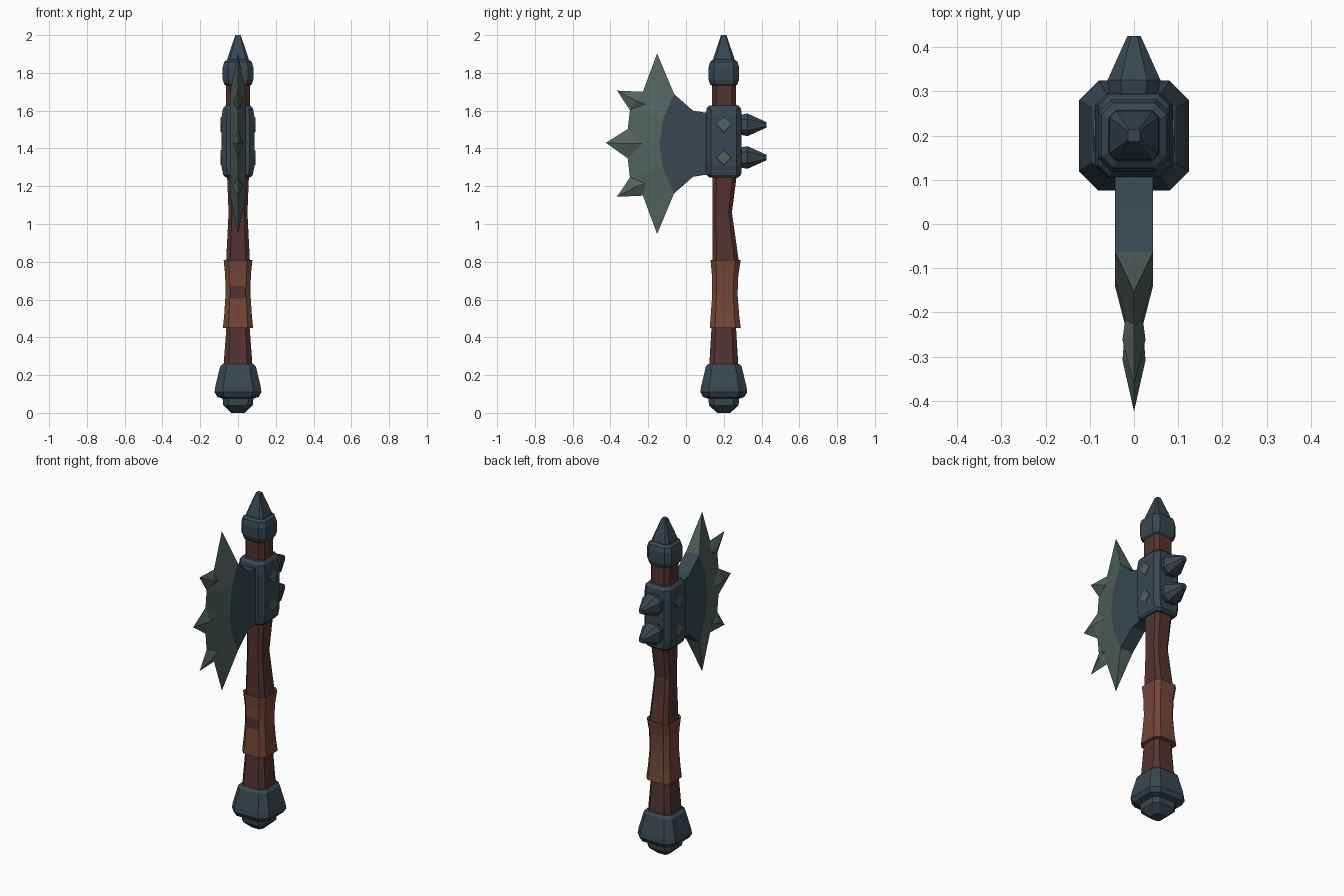
import bpy
import bmesh
from math import pi
from mathutils import Matrix, Vector

if "Cube" in bpy.data.objects:
    bpy.data.objects.remove(bpy.data.objects["Cube"])


def material(name, rgb):
    m = bpy.data.materials.new(name)
    m.diffuse_color = (*rgb, 1)
    m.use_nodes = True
    m.node_tree.nodes["Principled BSDF"].inputs["Base Color"].default_value = m.diffuse_color
    return m


METAL = material("dark_metal", (0.04, 0.062, 0.08))
EDGE = material("edge_metal", (0.085, 0.125, 0.115))
WOOD = material("wood", (0.085, 0.034, 0.03))
LEATHER = material("leather", (0.17, 0.062, 0.038))
CY = 0.2      # handle axis
ZC = 1.425    # blade mirror height


def finish(name, bm, mat):
    bmesh.ops.recalc_face_normals(bm, faces=bm.faces)
    me = bpy.data.meshes.new(name)
    bm.to_mesh(me)
    bm.free()
    me.materials.append(mat)
    ob = bpy.data.objects.new(name, me)
    bpy.context.collection.objects.link(ob)
    return ob


def loft(name, rings, mat, cut=0.35, matrix=None):
    """Stack chamfered squares; each ring is (height, half x, half y, y shift)."""
    bm = bmesh.new()
    loops = []
    for z, hx, hy, dy in rings:
        c = cut * min(hx, hy)
        pts = [(hx, -hy + c), (hx, hy - c), (hx - c, hy), (-hx + c, hy),
               (-hx, hy - c), (-hx, -hy + c), (-hx + c, -hy), (hx - c, -hy)]
        loops.append([bm.verts.new((x, y + dy, z)) for x, y in pts])
    for a, b in zip(loops, loops[1:]):
        for i in range(8):
            j = (i + 1) % 8
            bm.faces.new((a[i], a[j], b[j], b[i]))
    bm.faces.new(loops[0][::-1])
    bm.faces.new(loops[-1])
    bm.transform(matrix or Matrix.Translation((0, CY, 0)))
    return finish(name, bm, mat)


def even(rings):
    return [(z, h, h, 0) for z, h in rings]


# Handle with its slight bend
loft("handle", [(0.2, 0.08, 0.08, 0), (0.45, 0.062, 0.065, 0), (0.8, 0.063, 0.07, 0.01),
                (1.06, 0.05, 0.051, -0.008), (1.26, 0.058, 0.064, 0.005),
                (1.76, 0.064, 0.064, 0.001)], WOOD)

# Leather grip, open-looking flared ends
loft("grip_wrap", [(0.45, 0.06, 0.06, 0), (0.45, 0.08, 0.082, 0.008), (0.52, 0.073, 0.075, 0.006),
                   (0.63, 0.066, 0.067, 0.006), (0.73, 0.068, 0.07, 0.007),
                   (0.81, 0.076, 0.08, 0.01), (0.80, 0.06, 0.06, 0.01)], LEATHER)

# Pommel and its lower knob
loft("pommel", even([(0.075, 0.08), (0.085, 0.11), (0.11, 0.124), (0.14, 0.12),
                     (0.215, 0.102), (0.245, 0.095), (0.26, 0.08)]), METAL)
loft("pommel_knob", even([(0, 0.035), (0.04, 0.078), (0.08, 0.082)]), METAL)

# Top collar and finial
loft("top_collar", even([(1.73, 0.06), (1.74, 0.073), (1.765, 0.081), (1.83, 0.081),
                         (1.858, 0.073), (1.87, 0.058)]), METAL)
loft("top_finial", even([(1.86, 0.057), (1.88, 0.055), (2.0, 0.014)]), METAL, 0.25)

# Socket block
loft("socket", [(1.245, 0.065, 0.075, 0), (1.26, 0.078, 0.092, 0), (1.31, 0.088, 0.095, 0),
                (1.56, 0.088, 0.095, 0), (1.61, 0.08, 0.092, 0), (1.628, 0.065, 0.078, 0)],
     METAL, 0.3)

for i, z in enumerate((1.352, 1.525)):
    # Rear spikes
    m = Matrix.Translation((0, 0.285, z)) @ Matrix.Rotation(-pi / 2, 4, 'X')
    loft(f"rear_spike_{i}", even([(0, 0.052), (0.04, 0.06), (0.14, 0.015)]), METAL, 0.5, m)
    # Diamond studs on both cheeks
    for s in (-1, 1):
        bm = bmesh.new()
        bmesh.ops.create_cone(bm, cap_ends=True, segments=4, radius1=0.043, radius2=0.038,
                              depth=0.01)
        bm.transform(Matrix.Translation((s * 0.087, CY, z)) @ Matrix.Rotation(s * pi / 2, 4, 'Y'))
        finish(f"stud_{i}_{'left' if s < 0 else 'right'}", bm, EDGE)

# Blade outlines (y, z), upper half from the tips to the middle
T = 0.043
neck = [(0.12, 1.587), (0.037, 1.60)]
arc = [(-0.063, 1.688), (-0.12, 1.56), (-0.14, ZC)]
rim = [(-0.153, 1.903), (-0.228, 1.70), (-0.297, 1.603), (-0.308, 1.503)]


def flip(p):
    return (p[0], 2 * ZC - p[1])


# Flat inner plate
outline = neck + arc + [flip(p) for p in (neck + arc[:2])[::-1]]
bm = bmesh.new()
sides = [[bm.verts.new((x, y, z)) for y, z in outline] for x in (-T, T)]
for v in sides:
    bm.faces.new(v)
for i in range(len(outline)):
    j = (i + 1) % len(outline)
    bm.faces.new((sides[0][i], sides[0][j], sides[1][j], sides[1][i]))
finish("blade_plate", bm, METAL)

# Sharpened edge: thick at the arc, zero at the rim
bm = bmesh.new()
inner = arc + [flip(p) for p in arc[1::-1]]
outer = rim + [flip(p) for p in rim[::-1]]
R = [bm.verts.new((0, y, z)) for y, z in outer]
A = {s: [bm.verts.new((s * T, y, z)) for y, z in inner] for s in (-1, 1)}
for a in A.values():
    for f in ((a[0], R[0], R[1]), (a[0], R[1], R[2], a[1]), (a[1], R[2], R[3], a[2]),
              (a[2], R[3], R[4]), (a[2], R[4], R[5], a[3]),
              (a[3], R[5], R[6], a[4]), (a[4], R[6], R[7])):
        bm.faces.new(f)
for i, r in ((0, R[0]), (4, R[7])):
    bm.faces.new((A[-1][i], A[1][i], r))
for i in range(4):
    bm.faces.new((A[-1][i], A[-1][i + 1], A[1][i + 1], A[1][i]))
finish("blade_edge", bm, EDGE)

# Ridged teeth along the rim
teeth = [(rim[1], rim[2], (-0.365, 1.706), (-0.215, 1.635)),
         (rim[3], flip(rim[3]), (-0.424, 1.43), (-0.23, ZC))]
teeth.append(tuple(flip(p) for p in teeth[0]))
for n, (a, b, tip, root) in enumerate(teeth):
    bm = bmesh.new()
    va, vb, vt = [bm.verts.new((0, *p)) for p in (a, b, tip)]
    mid = (Vector(a) + Vector(b)) / 2
    for s in (-1, 1):
        vr = bm.verts.new((s * 0.02, *root))
        vm = bm.verts.new((s * 0.026, *mid))
        for p, q in ((vr, va), (va, vt), (vt, vb), (vb, vr)):
            bm.faces.new((vm, p, q))
    bm.faces.new((va, vb, *[v for v in bm.verts if v.co.x > 0.019 and v.co.yz == Vector(root)]))
    finish(f"blade_tooth_{n}", bm, EDGE)
